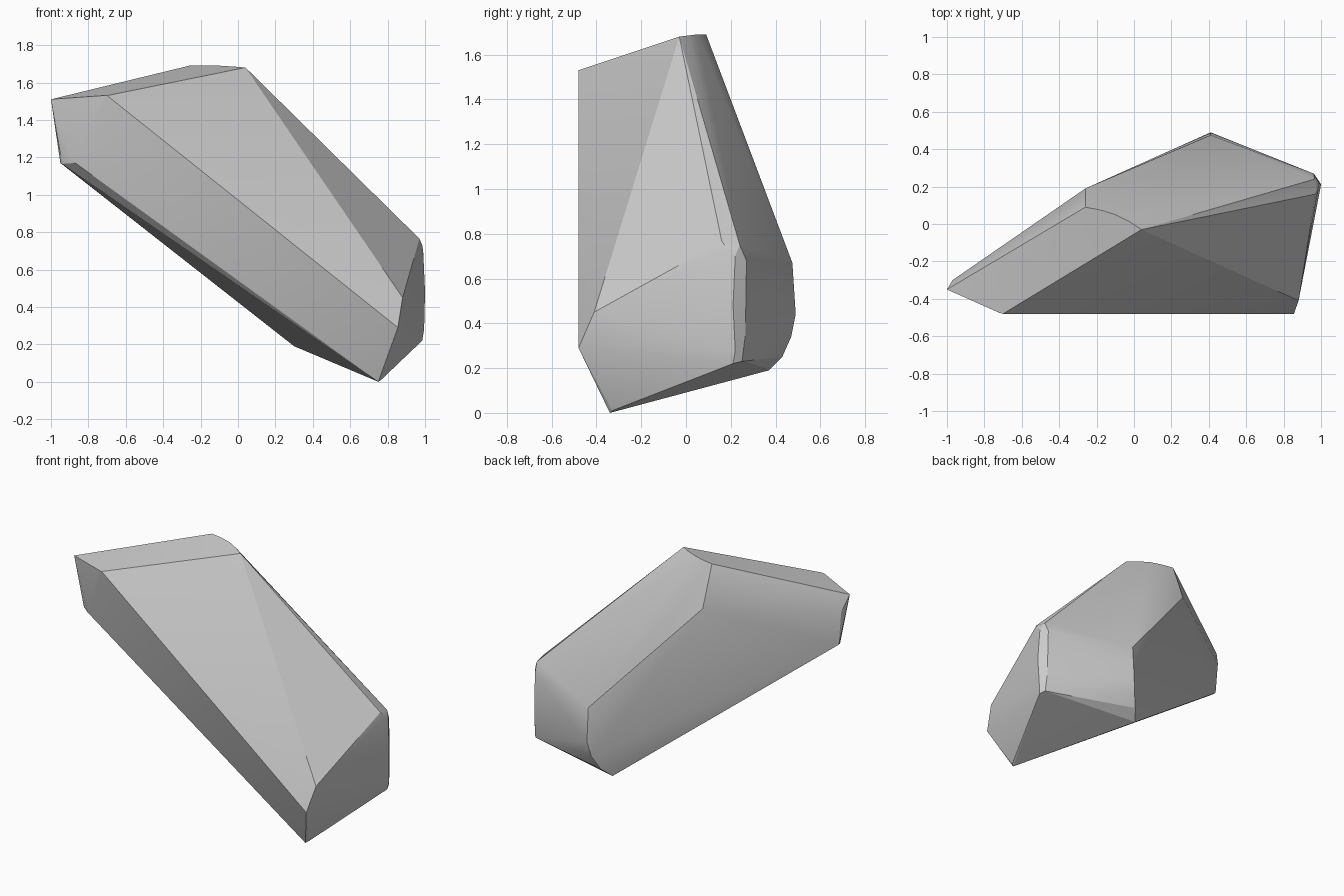
import bpy, bmesh
from math import radians

# Corner points of the chipped boulder, grouped by region
top_ridge = [(0.04, -0.03, 1.68), (-0.02, 0.01, 1.685), (-0.10, 0.05, 1.69),
             (-0.18, 0.075, 1.69), (-0.26, 0.09, 1.69), (-0.26, 0.19, 1.42)]
left_end = [(-1.0, -0.35, 1.51), (-0.72, -0.475, 1.53), (-0.70, -0.48, 1.53),
            (-0.95, -0.30, 1.17), (-0.94, -0.33, 1.165), (-0.87, -0.39, 1.17),
            (-0.97, -0.30, 1.40)]
front_foot = [(0.75, -0.34, 0.0), (0.765, -0.33, 0.01), (0.855, -0.48, 0.29),
              (0.88, -0.41, 0.45)]
back_edge = [(0.41, 0.475, 0.67), (0.41, 0.49, 0.44), (0.39, 0.47, 0.34),
             (0.35, 0.43, 0.25), (0.30, 0.37, 0.19)]
right_edge = [(0.97, 0.16, 0.765), (0.985, 0.19, 0.73), (0.965, 0.24, 0.75),
              (0.99, 0.22, 0.70), (1.0, 0.21, 0.48), (0.995, 0.22, 0.28),
              (0.985, 0.21, 0.22), (0.97, 0.25, 0.23), (0.96, 0.27, 0.68),
              (0.965, 0.265, 0.35)]

# Wrap the corners in a convex hull
bm = bmesh.new()
for p in top_ridge + left_end + front_foot + back_edge + right_edge:
    bm.verts.new(p)
res = bmesh.ops.convex_hull(bm, input=bm.verts)
loose = [v for v in bm.verts if not v.link_faces]
bmesh.ops.delete(bm, geom=loose, context='VERTS')
bmesh.ops.recalc_face_normals(bm, faces=bm.faces)

mesh = bpy.data.meshes.new("rock")
bm.to_mesh(mesh)
bm.free()
rock = bpy.data.objects.new("rock", mesh)
bpy.context.collection.objects.link(rock)

# Soften the shallow facets, keep the chipped edges sharp
bpy.context.view_layer.objects.active = rock
rock.select_set(True)
bpy.ops.object.shade_smooth_by_angle(angle=radians(20))
